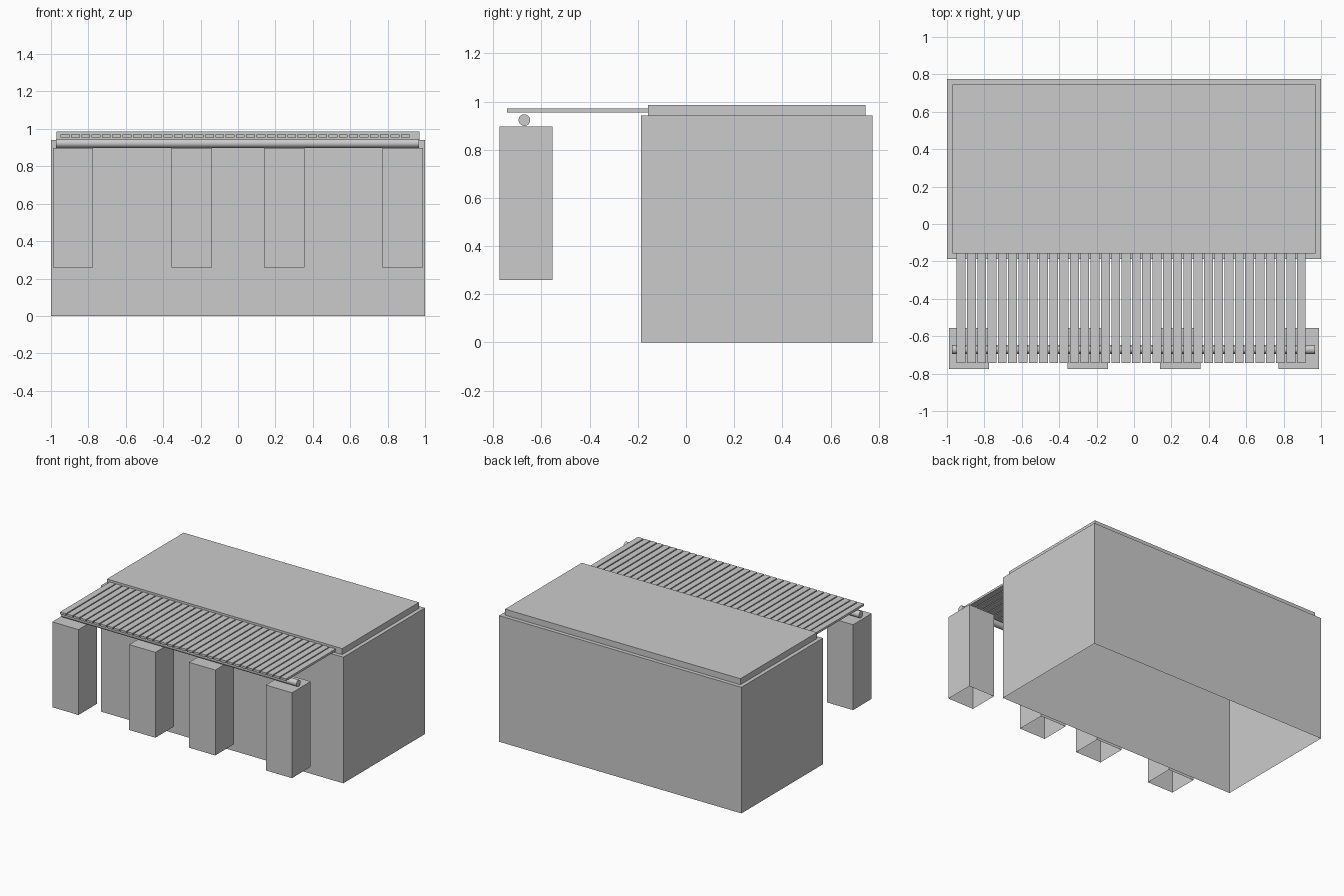
import bpy, bmesh, math
from mathutils import Matrix

if "Cube" in bpy.data.objects:
    bpy.data.objects.remove(bpy.data.objects["Cube"])


def finish(bm, name):
    mesh = bpy.data.meshes.new(name)
    bm.to_mesh(mesh)
    bm.free()
    obj = bpy.data.objects.new(name, mesh)
    bpy.context.collection.objects.link(obj)
    return obj


def add_box(bm, x, y, z, open_bottom=False):
    """Box from (min, max) ranges; returns its top face."""
    size = Matrix.Diagonal((x[1] - x[0], y[1] - y[0], z[1] - z[0], 1))
    centre = Matrix.Translation((sum(x) / 2, sum(y) / 2, sum(z) / 2))
    verts = bmesh.ops.create_cube(bm, size=1, matrix=centre @ size)["verts"]
    faces = list({f for v in verts for f in v.link_faces})
    bm.normal_update()
    top = max(faces, key=lambda f: f.normal.z)
    if open_bottom:
        bottom = min(faces, key=lambda f: f.normal.z)
        bmesh.ops.delete(bm, geom=[bottom], context='FACES_ONLY')
    return top


# House body, open underneath, with a raised roof slab inset from the walls
bm = bmesh.new()
roof = add_box(bm, (-1, 1), (-0.187, 0.775), (0, 0.941), open_bottom=True)
bmesh.ops.inset_region(bm, faces=[roof], thickness=0.041)
raised = bmesh.ops.extrude_face_region(bm, geom=[roof])["geom"]
bmesh.ops.translate(bm, vec=(0, 0, 0.045),
                    verts=[g for g in raised if isinstance(g, bmesh.types.BMVert)])
if roof.is_valid:
    bmesh.ops.delete(bm, geom=[roof], context='FACES_ONLY')
bmesh.ops.recalc_face_normals(bm, faces=bm.faces)
finish(bm, "house_body")

# Porch posts, open underneath
for i, x in enumerate((-0.882, -0.247, 0.247, 0.88)):
    bm = bmesh.new()
    add_box(bm, (x - 0.108, x + 0.108), (-0.775, -0.555), (0.26, 0.897), open_bottom=True)
    finish(bm, f"porch_post_{i + 1}")

# Round beam across the posts
bpy.ops.mesh.primitive_cylinder_add(vertices=32, radius=0.024, depth=1.942,
                                    location=(-0.002, -0.671, 0.923),
                                    rotation=(0, math.pi / 2, 0))
bpy.context.object.name = "porch_beam"
bpy.ops.object.shade_smooth_by_angle()

# Row of porch roof slats
bm = bmesh.new()
for i in range(34):
    x = -0.948 + i * 0.0551
    add_box(bm, (x, x + 0.047), (-0.744, -0.145), (0.954, 0.970))
finish(bm, "porch_slats")
